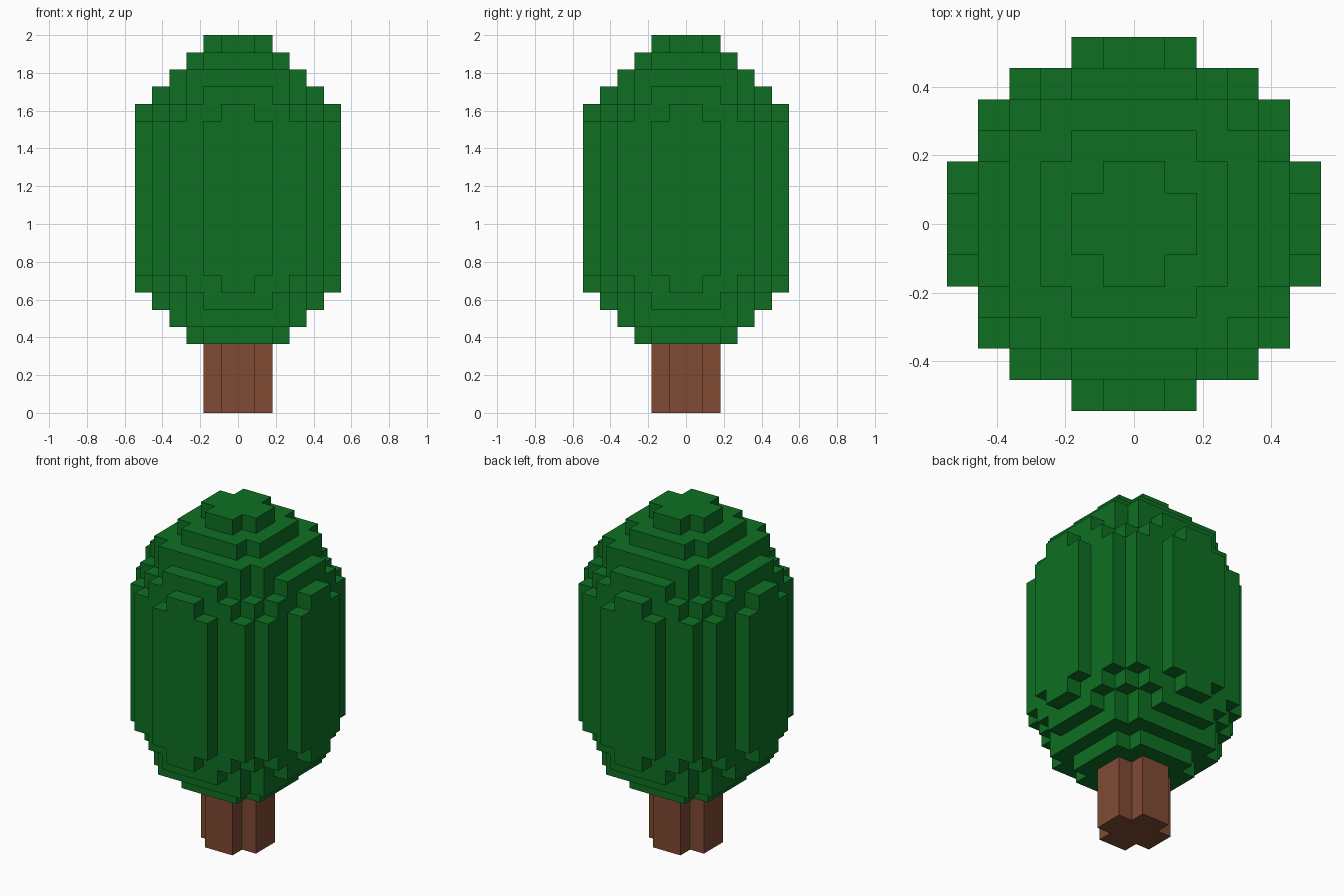
import bpy
import bmesh

cube = bpy.data.objects.get("Cube")
if cube:
    bpy.data.objects.remove(cube, do_unlink=True)

U = 2 / 22  # block size


def material(name, color):
    mat = bpy.data.materials.new(name)
    mat.use_nodes = True
    mat.diffuse_color = color
    bsdf = next(n for n in mat.node_tree.nodes if n.type == 'BSDF_PRINCIPLED')
    bsdf.inputs["Base Color"].default_value = color
    bsdf.inputs["Roughness"].default_value = 0.9
    return mat


def outline(steps):
    """Stepped round outline: (half width, up to this row) for one quadrant, turned four times."""
    quadrant = []
    for i, (x, y) in enumerate(steps):
        if i:
            quadrant.append((x, steps[i - 1][1]))
        quadrant.append((x, y))
    points = []
    for _ in range(4):
        points += quadrant
        quadrant = [(-y, x) for x, y in quadrant]
    return points


def add_slab(bm, steps, z0, z1):
    """Extrude a stepped outline between two block heights."""
    verts = [bm.verts.new((x * U, y * U, z0 * U)) for x, y in outline(steps)]
    base = bm.faces.new(verts)
    ret = bmesh.ops.extrude_face_region(bm, geom=[base], use_keep_orig=True)
    top = [g for g in ret["geom"] if isinstance(g, bmesh.types.BMVert)]
    bmesh.ops.translate(bm, verts=top, vec=(0, 0, (z1 - z0) * U))


def build(name, slabs, mat):
    bm = bmesh.new()
    for steps, z0, z1 in slabs:
        add_slab(bm, steps, z0, z1)
    bmesh.ops.recalc_face_normals(bm, faces=bm.faces)
    mesh = bpy.data.meshes.new(name)
    bm.to_mesh(mesh)
    bm.free()
    mesh.materials.append(mat)
    obj = bpy.data.objects.new(name, mesh)
    bpy.context.collection.objects.link(obj)
    return obj


green = material("leaf green", (0.0044, 0.162, 0.0168, 1))
brown = material("bark brown", (0.209, 0.069, 0.034, 1))

# Stepped plan shapes, from the narrowest to the widest
PLUS = [(2, 1), (1, 2)]
ROUND_3 = [(3, 2), (2, 3)]
ROUND_4 = [(4, 3), (3, 4)]
ROUND_5 = [(5, 2), (4, 3), (3, 4), (2, 5)]
ROUND_6 = [(6, 1), (5, 3), (4, 4), (3, 5), (1, 6)]
WIDEST = [(6, 2), (5, 4), (4, 5), (2, 6)]

# Crown: tall middle, layers mirrored above and below, small cap on top
crown = [(WIDEST, 8, 17), (PLUS, 21, 22)]
for i, shape in enumerate([ROUND_3, ROUND_4, ROUND_5, ROUND_6]):
    crown.append((shape, 4 + i, 5 + i))
    crown.append((shape, 20 - i, 21 - i))
build("crown", crown, green)

# Trunk: plus-shaped post reaching a little into the crown
build("trunk", [(PLUS, 0, 4.5)], brown)
